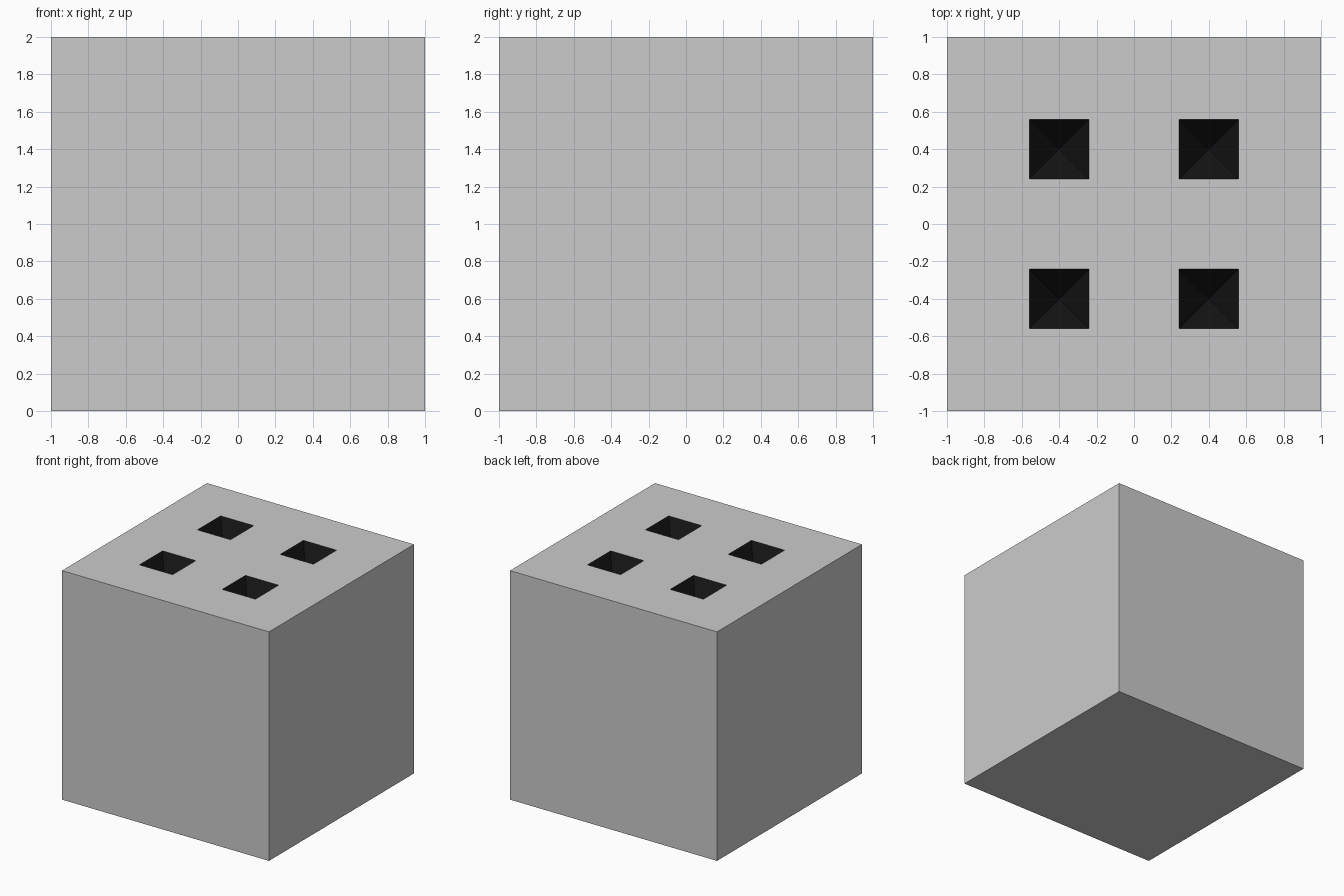
import bpy, bmesh
from mathutils import Vector

if "Cube" in bpy.data.objects:
    bpy.data.objects.remove(bpy.data.objects["Cube"])

SIZE = 2.0
HOLE_POS, HOLE_HALF, HOLE_DEPTH = 0.4, 0.16, 0.6


def material(name, value):
    mat = bpy.data.materials.new(name)
    mat.diffuse_color = (value, value, value, 1)
    mat.use_nodes = True
    mat.node_tree.nodes["Principled BSDF"].inputs["Base Color"].default_value = mat.diffuse_color
    return mat


# Solid block standing on the ground
bm = bmesh.new()
bmesh.ops.create_cube(bm, size=SIZE)
bmesh.ops.translate(bm, verts=bm.verts, vec=(0, 0, SIZE / 2))

# Edge loops outlining the four square openings
for axis in (Vector((1, 0, 0)), Vector((0, 1, 0))):
    for side in (-1, 1):
        for edge in (-1, 1):
            offset = side * HOLE_POS + edge * HOLE_HALF
            bmesh.ops.bisect_plane(bm, geom=bm.verts[:] + bm.edges[:] + bm.faces[:],
                                   plane_co=axis * offset, plane_no=axis)

# Tapered dark pits sunk into the top
bm.normal_update()
openings = [f for f in bm.faces
            if f.normal.z > 0.9
            and abs(abs(f.calc_center_median().x) - HOLE_POS) < 0.01
            and abs(abs(f.calc_center_median().y) - HOLE_POS) < 0.01]
pits = bmesh.ops.poke(bm, faces=openings)
for v in pits["verts"]:
    v.co.z -= HOLE_DEPTH
for f in pits["faces"]:
    f.material_index = 1
bm.normal_update()

mesh = bpy.data.meshes.new("block_with_pits")
bm.to_mesh(mesh)
bm.free()
mesh.materials.append(material("block_grey", 0.8))
mesh.materials.append(material("pit_black", 0.01))
block = bpy.data.objects.new("block_with_pits", mesh)
bpy.context.collection.objects.link(block)
